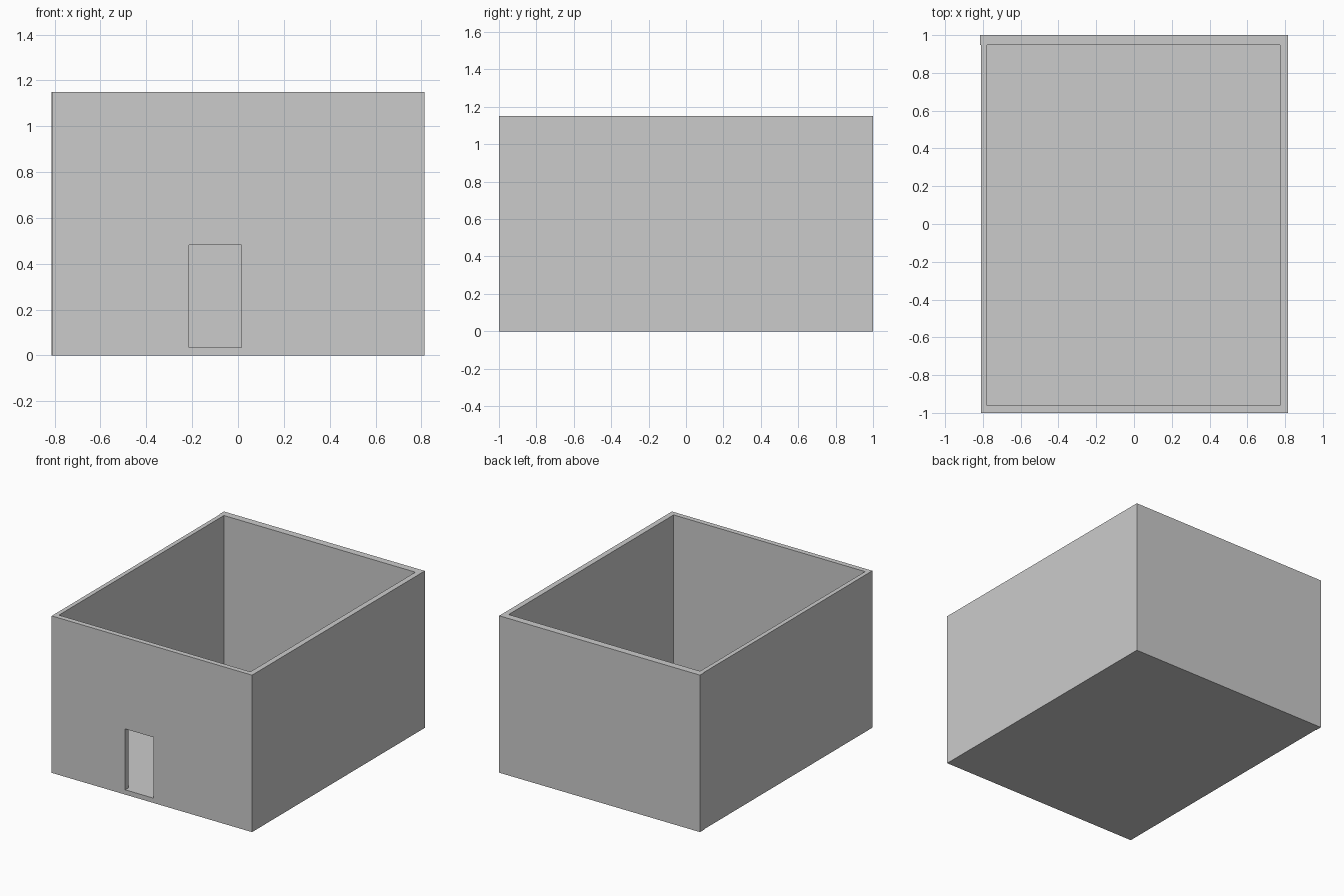
import bpy
import bmesh

if "Cube" in bpy.data.objects:
    bpy.data.objects.remove(bpy.data.objects["Cube"])

HEIGHT, FLOOR = 1.15, 0.035


def prism(name, outline, z0, z1):
    """Extrude a counter-clockwise plan outline from z0 up to z1."""
    bm = bmesh.new()
    base = bm.faces.new([bm.verts.new((x, y, z0)) for x, y in outline])
    top = bmesh.ops.extrude_face_region(bm, geom=[base], use_keep_orig=True)["geom"]
    for v in top:
        if isinstance(v, bmesh.types.BMVert):
            v.co.z = z1
    bmesh.ops.recalc_face_normals(bm, faces=bm.faces)
    mesh = bpy.data.meshes.new(name)
    bm.to_mesh(mesh)
    bm.free()
    obj = bpy.data.objects.new(name, mesh)
    bpy.context.collection.objects.link(obj)
    return obj


def rect(x0, x1, y0, y1):
    return [(x0, y0), (x1, y0), (x1, y1), (x0, y1)]


def cut(target, cutter):
    cutter.hide_render = True
    mod = target.modifiers.new("cut", "BOOLEAN")
    mod.operation = "DIFFERENCE"
    mod.solver = "EXACT"
    mod.object = cutter
    bpy.context.view_layer.objects.active = target
    bpy.ops.object.modifier_apply(modifier=mod.name)
    bpy.data.objects.remove(cutter)


# Walls and floor: the back wall sticks out slightly past the left wall
house = prism("room_walls", [(-0.81, -1), (0.814, -1), (0.814, 1), (-0.814, 1),
                             (-0.814, 0.948), (-0.81, 0.948)], 0, HEIGHT)

# Open-topped interior
cut(house, prism("interior_cutter", rect(-0.778, 0.774, -0.962, 0.948), FLOOR, HEIGHT + 0.2))

# Doorway through the front wall, level with the floor
cut(house, prism("doorway_cutter", rect(-0.214, 0.016, -1.1, -0.9), FLOOR, 0.481))
